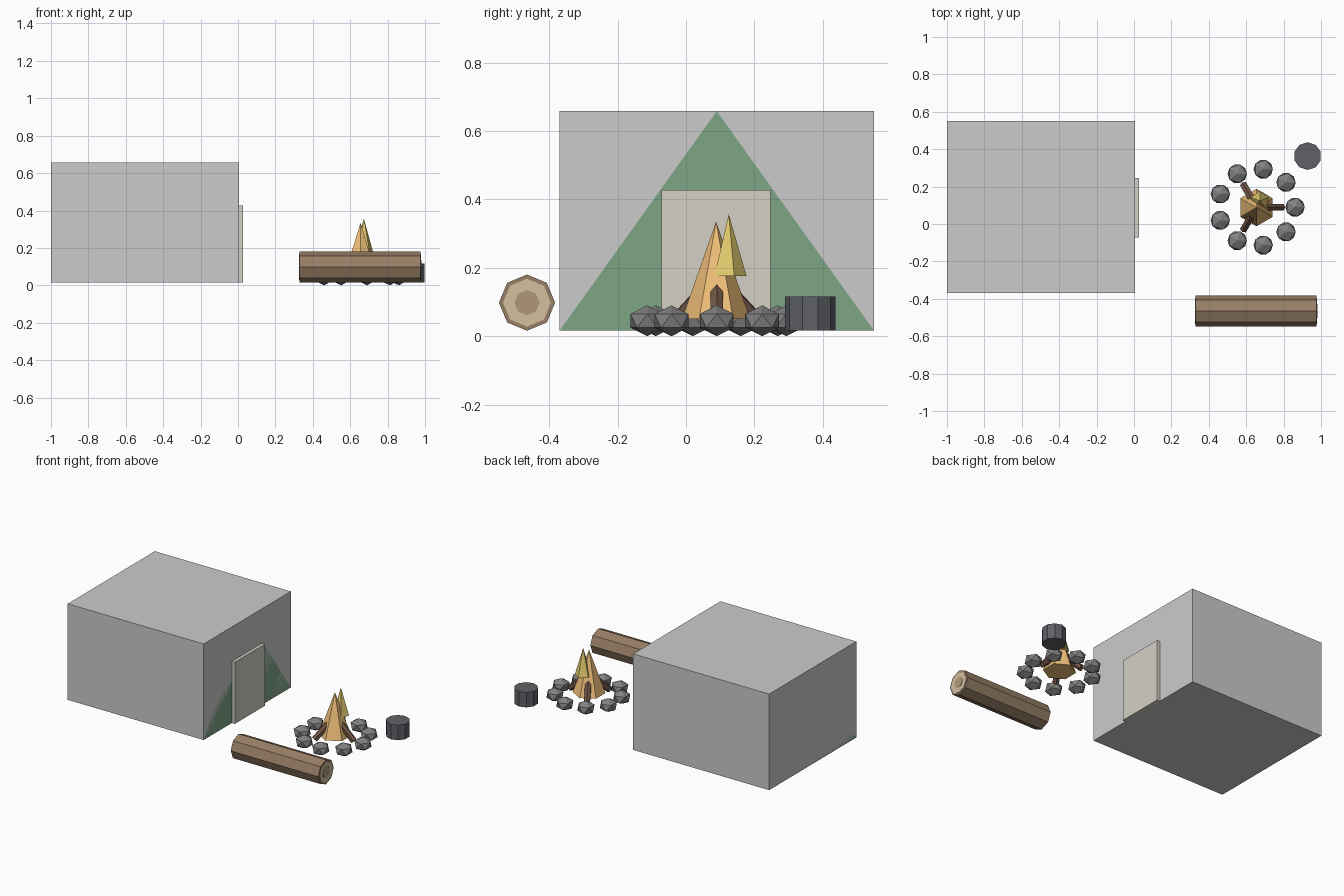
import bpy
from math import radians, cos, sin, pi
from mathutils import Vector

if "Cube" in bpy.data.objects:
    bpy.data.objects.remove(bpy.data.objects["Cube"])


def finish(ob, name, color=None):
    ob.name = name
    if color:
        key = "mat_%s" % "_".join("%.2f" % c for c in color)
        mat = bpy.data.materials.get(key) or bpy.data.materials.new(key)
        mat.diffuse_color = (*color, 1)
        mat.use_nodes = True
        mat.node_tree.nodes["Principled BSDF"].inputs["Base Color"].default_value = mat.diffuse_color
        ob.data.materials.append(mat)
    return ob


def box(name, lo, hi, color=None):
    lo, hi = Vector(lo), Vector(hi)
    bpy.ops.mesh.primitive_cube_add(size=1, location=(lo + hi) / 2)
    ob = bpy.context.object
    ob.scale = hi - lo
    return finish(ob, name, color)


def rod(name, a, b, radius, sides, color):
    a, b = Vector(a), Vector(b)
    bpy.ops.mesh.primitive_cylinder_add(vertices=sides, radius=radius, depth=(b - a).length,
                                        location=(a + b) / 2)
    ob = bpy.context.object
    ob.rotation_euler = (b - a).to_track_quat('Z', 'Y').to_euler()
    return finish(ob, name, color)


def cone(name, x, y, z0, z1, radius, sides, color):
    bpy.ops.mesh.primitive_cone_add(vertices=sides, radius1=radius, depth=z1 - z0,
                                    location=(x, y, (z0 + z1) / 2))
    return finish(bpy.context.object, name, color)


X0, X1, Y0, Y1, Z0, Z1 = -1.0, 0.005, -0.37, 0.55, 0.016, 0.658
YM = (Y0 + Y1) / 2

# Outer block, with the ridge tent filling it and the entrance flap in front
box("shelter_block", (X0, Y0, Z0), (X1, Y1, Z1))
verts = [(x, y, z) for x in (X0, X1) for y, z in ((Y0, Z0), (Y1, Z0), (YM, Z1))]
mesh = bpy.data.meshes.new("tent")
mesh.from_pydata(verts, [], [(0, 2, 1), (3, 4, 5), (0, 1, 4, 3), (1, 2, 5, 4), (2, 0, 3, 5)])
tent = bpy.data.objects.new("tent", mesh)
bpy.context.collection.objects.link(tent)
finish(tent, "tent", (0.21, 0.38, 0.24))
box("entrance_flap", (X1 - 0.005, -0.072, Z0), (0.027, 0.247, 0.428), (0.66, 0.63, 0.56))

# Log seat with cut wood ends
LY, LZ = -0.465, 0.098
for name, x0, x1, r, col in (
        ("log_bark", 0.329, 0.976, 0.082, (0.31, 0.21, 0.13)),
        ("log_cut_wood", 0.327, 0.978, 0.070, (0.66, 0.52, 0.35)),
        ("log_heartwood", 0.325, 0.980, 0.037, (0.43, 0.31, 0.19))):
    rod(name, (x0, LY, LZ), (x1, LY, LZ), r, 8, col)

# Ring of fire stones
FX, FY = 0.655, 0.09
for i in range(9):
    a = 2 * pi * i / 9
    bpy.ops.mesh.primitive_ico_sphere_add(
        subdivisions=1, radius=1,
        location=(FX + 0.206 * cos(a), FY + 0.206 * sin(a), 0.045))
    stone = bpy.context.object
    stone.scale = (0.058, 0.058, 0.045)
    finish(stone, "fire_stone", (0.22, 0.22, 0.22))

# Leaning firewood
for i in range(3):
    a = radians(120 * i)
    d = Vector((cos(a), sin(a), 0))
    c = Vector((FX, FY, 0))
    rod("firewood", c + d * 0.138 + Vector((0, 0, 0.045)),
        c + d * 0.01 + Vector((0, 0, 0.165)), 0.021, 6, (0.16, 0.09, 0.06))

# Flames
cone("large_flame", FX, 0.088, 0.05, 0.335, 0.1, 6, (0.86, 0.52, 0.19))
cone("small_flame", 0.673, 0.125, 0.176, 0.357, 0.052, 5, (0.77, 0.60, 0.16))

# Cooking pot
rod("pot", (0.928, 0.363, 0.016), (0.928, 0.363, 0.116), 0.074, 10, (0.115, 0.12, 0.135))
